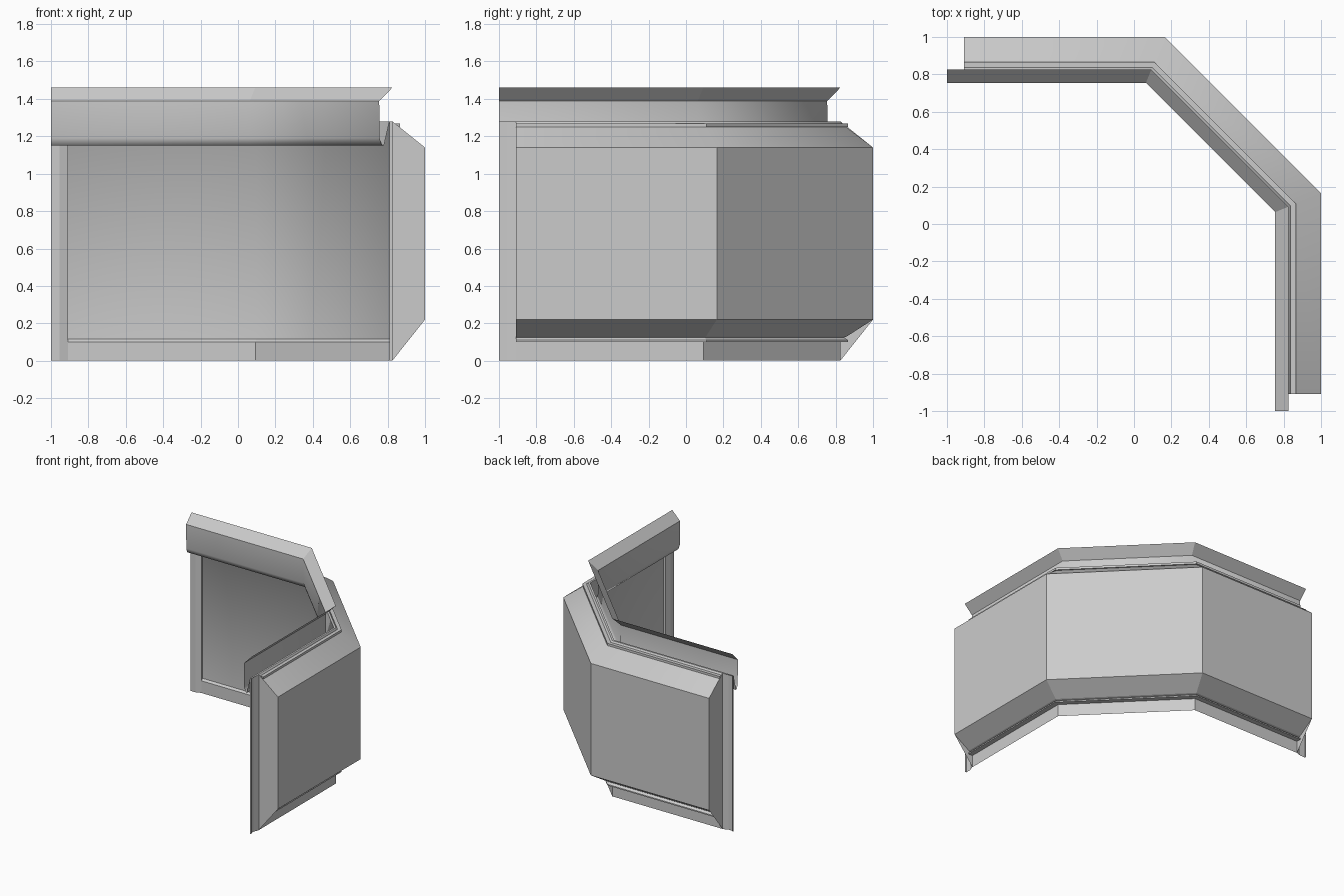
import bpy
import bmesh
from math import radians, tan

if "Cube" in bpy.data.objects:
    bpy.data.objects.remove(bpy.data.objects["Cube"])

grey = bpy.data.materials.new("plain grey")
grey.use_nodes = True
grey.diffuse_color = (0.6, 0.6, 0.6, 1)
grey.node_tree.nodes["Principled BSDF"].inputs["Base Color"].default_value = (0.6, 0.6, 0.6, 1)

PANEL_END = -0.91


def finish(name, bm, smooth=0):
    mesh = bpy.data.meshes.new(name)
    bm.to_mesh(mesh)
    bm.free()
    mesh.materials.append(grey)
    obj = bpy.data.objects.new(name, mesh)
    bpy.context.collection.objects.link(obj)
    if smooth:
        bpy.ops.object.select_all(action='DESELECT')
        obj.select_set(True)
        bpy.context.view_layer.objects.active = obj
        bpy.ops.object.shade_smooth_by_angle(angle=radians(smooth))
    return obj


def sweep(name, profile, end, smooth=0):
    """Run a (distance, height) profile round the two 45 degree bends."""
    bm = bmesh.new()
    rows = []
    for d, z in profile:
        bend = 0.165 - (1 - d) * tan(radians(22.5))
        path = [(end, d), (bend, d), (d, bend), (d, end)]
        rows.append([bm.verts.new((x, y, z)) for x, y in path])
    for low, high in zip(rows, rows[1:]):
        for i in range(3):
            bm.faces.new((low[i], low[i + 1], high[i + 1], high[i]))
    return finish(name, bm, smooth)


def both_ends(name, points, faces):
    """Build (along, distance, height) points at one end and mirror to the other."""
    bm = bmesh.new()
    for swap in (False, True):
        verts = [bm.verts.new((d, s, z) if swap else (s, d, z)) for s, d, z in points]
        for face in faces:
            bm.faces.new([verts[i] for i in (face if swap else face[::-1])])
    return finish(name, bm)


# Inner wall and base
sweep("base_strip", [(0.825, 0), (0.825, 0.1)], PANEL_END)
sweep("inner_ledge", [(0.825, 0.1), (0.84, 0.115)], PANEL_END)
sweep("inner_panel", [(0.84, 0.115), (0.84, 1.265), (0.825, 1.28)], PANEL_END, 60)

# Outer shell, listed from top to bottom so it faces outwards
sweep("top_lip", [(0.825, 1.28), (0.825, 1.268), (0.865, 1.268), (0.865, 1.25),
                  (0.855, 1.25)], PANEL_END)
sweep("outer_top_slope", [(0.855, 1.25), (1, 1.14)], PANEL_END, 60)
sweep("outer_panel", [(1, 1.14), (1, 0.22)], PANEL_END)
sweep("outer_bottom_slope", [(1, 0.22), (0.86, 0.13)], PANEL_END)
sweep("bottom_lip", [(0.86, 0.13), (0.845, 0.125), (0.865, 0.11), (0.865, 0.1),
                     (0.825, 0.1)], PANEL_END)

# Canopy: channel, rounded face and flared rim
sweep("canopy", [(0.825, 1.28), (0.81, 1.28), (0.78, 1.15), (0.768, 1.155),
                 (0.757, 1.19), (0.755, 1.388)], -1, 50)
sweep("canopy_rim", [(0.755, 1.388), (0.825, 1.46)], -1)

# End plates closing the outer shell
plate = [(0.825, 0), (1, 0.22), (1, 1.14), (0.825, 1.28)]
both_ends("end_plates", [(PANEL_END, d, z) for d, z in plate], [(0, 1, 2, 3)])

# End posts: flat strip, then a slope meeting the panel
section = [(-1, 0.825), (-1, 0.81), (-0.955, 0.81), (PANEL_END, 0.826)]
posts = [(s, d, z) for z in (0, 1.28) for s, d in section]
both_ends("end_posts", posts, [(i, i + 4, i + 5, i + 1) for i in range(3)])
